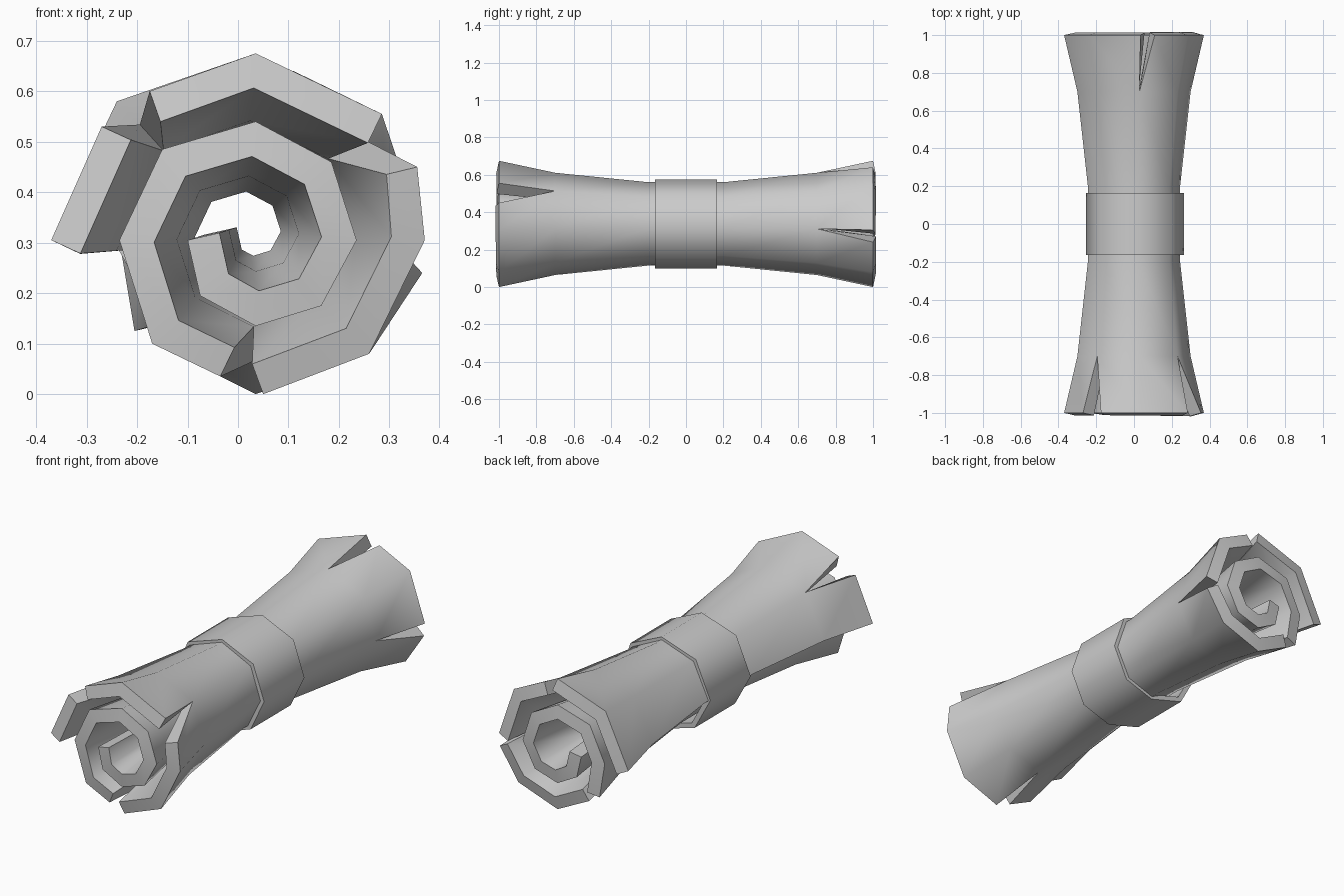
import bpy, bmesh

if "Cube" in bpy.data.objects:
    bpy.data.objects.remove(bpy.data.objects["Cube"])

CZ = 0.3375
# Outer line of the rolled sheet at the flared ends, two turns of eight sides (x, z)
SPIRAL = [(-.10, .305), (-.075, .195), (.035, .135), (.165, .175), (.235, .305), (.185, .46),
          (.035, .54), (-.15, .485), (-.235, .305), (-.17, .10), (.035, .0), (.26, .08),
          (.37, .305), (.285, .555), (.035, .675), (-.24, .58), (-.37, .305)]
# Rows along the roll: y and scale
ROWS = [(-1, 1), (-.7, .81), (-.2, .66), (.2, .66), (.7, .81), (1, 1)]
# Tears at each end: spiral index -> end of the side before, end of the side after
TEARS = {0: {10: ((-.035, .035), (.05, .0)), 13: ((.355, .45), (.285, .555)),
             15: ((-.175, .60), (-.27, .53))},
         5: {9: ((-.205, .125), (-.145, .09)), 12: ((.365, .24), (.37, .305)),
             14: ((.11, .64), (.035, .675))}}


def finish(name, bm, thickness):
    """Turn a bmesh shell into a solid, smooth shaded object."""
    me = bpy.data.meshes.new(name)
    bm.to_mesh(me)
    bm.free()
    ob = bpy.data.objects.new(name, me)
    bpy.context.collection.objects.link(ob)
    bpy.ops.object.select_all(action='DESELECT')
    bpy.context.view_layer.objects.active = ob
    ob.select_set(True)
    mod = ob.modifiers.new("thickness", 'SOLIDIFY')
    mod.thickness = thickness
    mod.offset = -1
    mod.use_even_offset = True
    bpy.ops.object.modifier_apply(modifier=mod.name)
    bpy.ops.object.shade_smooth_by_angle(angle=1.13)
    return ob


# Rolled sheet with torn, flared ends
bm = bmesh.new()
before, after = [], []
for j, (y, s) in enumerate(ROWS):
    row_a, row_b = [], []
    for i, (x, z) in enumerate(SPIRAL):
        if i in TEARS.get(j, {}):
            a, b = [bm.verts.new((p[0], y, p[1])) for p in TEARS[j][i]]
        else:
            a = b = bm.verts.new((x * s, y, CZ + (z - CZ) * s))
        row_a.append(a)
        row_b.append(b)
    before.append(row_a)
    after.append(row_b)
for j in range(len(ROWS) - 1):
    for i in range(len(SPIRAL) - 1):
        bm.faces.new((after[j][i], after[j + 1][i], before[j + 1][i + 1], before[j][i + 1]))
finish("rolled_sheet", bm, 0.065)

# Band around the middle
BAND = [(-.255, .32), (-.165, .155), (.025, .10), (.187, .153), (.265, .316),
        (.203, .495), (.025, .575), (-.172, .51)]
bm = bmesh.new()
rings = [[bm.verts.new((x, y, z)) for x, z in BAND] for y in (-.165, .165)]
for i in range(8):
    k = (i + 1) % 8
    bm.faces.new((rings[0][i], rings[1][i], rings[1][k], rings[0][k]))
finish("band", bm, 0.025)
